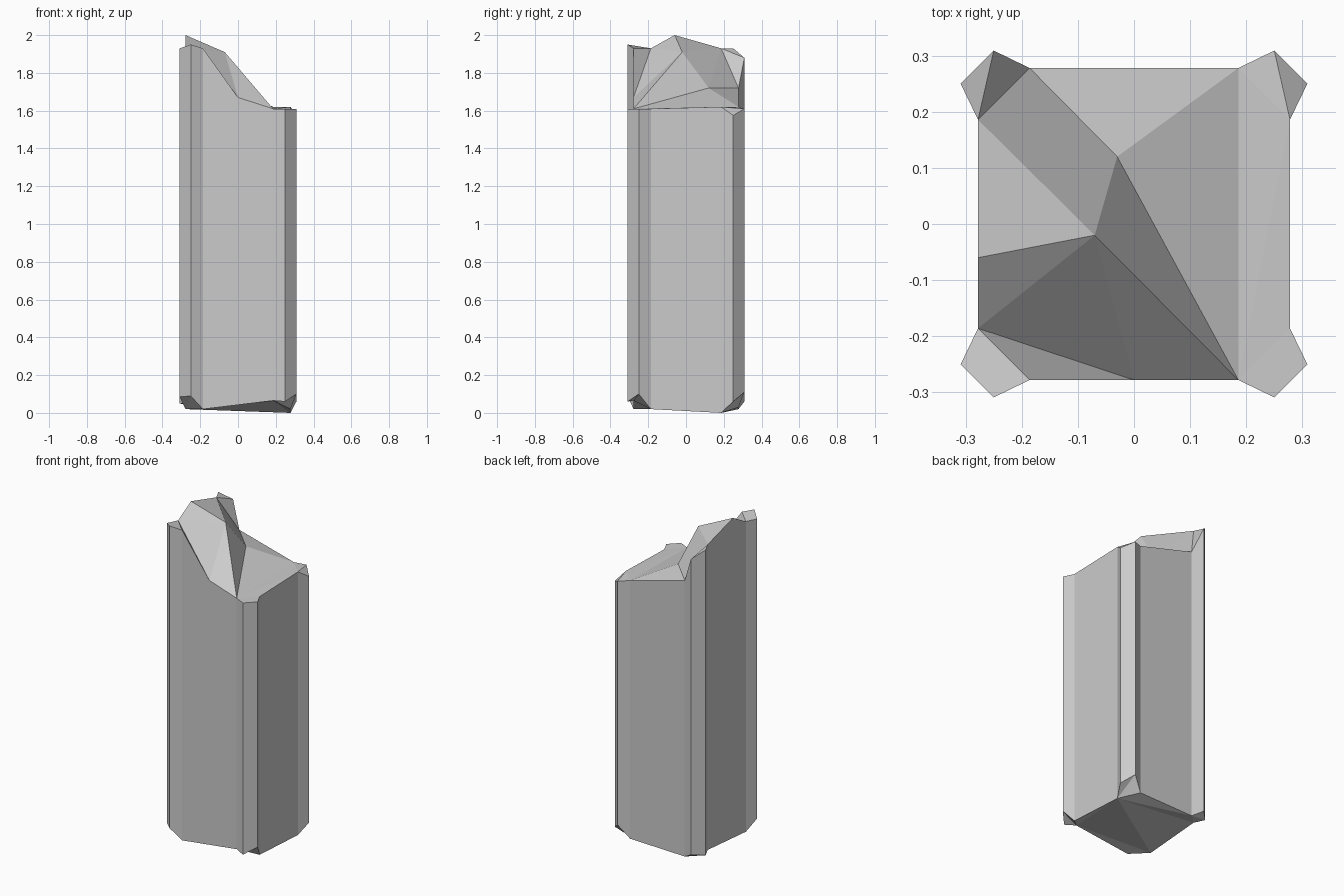
import bpy, bmesh
from mathutils import Matrix, Vector

cube = bpy.data.objects.get("Cube")
if cube:
    bpy.data.objects.remove(cube)

stone = bpy.data.materials.new("grey stone")
stone.use_nodes = True
colour = (0.6, 0.6, 0.6, 1)
stone.diffuse_color = colour
stone.node_tree.nodes["Principled BSDF"].inputs["Base Color"].default_value = colour

# One faceted corner rib, turned to all four corners:
# b = back left, l = back right, f = front right, r = front left
RIB = [(0.278, 0.186), (0.309, 0.25), (0.25, 0.309), (0.186, 0.278)]
TOP = {"b": (1.62, 1.575, 1.61, 1.62), "l": (1.72, 1.88, 1.93, 1.93),
       "f": (1.93, 1.93, 1.95, 1.93), "r": (1.61, 1.61, 1.61, 1.61)}
BOTTOM = {"b": (0, 0.06, 0.11, 0.03), "l": (0.02, 0.06, 0.05, 0.05),
          "f": (0.02, 0.085, 0.09, 0.02), "r": (0.065, 0.06, 0.10, 0.02)}

bm = bmesh.new()
top, low, outline = {}, {}, []
for k, corner in enumerate("blfr"):
    turn = Matrix.Rotation(k * 1.5707963, 3, "Z")
    for i, (x, y) in enumerate(RIB):
        p = turn @ Vector((x, y, 0))
        key = corner + str(i)
        outline.append(key)
        top[key] = bm.verts.new((p.x, p.y, TOP[corner][i]))
        low[key] = bm.verts.new((p.x, p.y, BOTTOM[corner][i]))

# Extra break points: peak, middle of front edge, ridge and hollow
top["peak"] = bm.verts.new((-0.278, -0.06, 2.0))
top["mid"] = bm.verts.new((0, -0.278, 1.67))
top["ridge"] = bm.verts.new((-0.07, -0.02, 1.91))
top["hollow"] = bm.verts.new((-0.03, 0.12, 1.72))


def faces(verts, text):
    for line in text.split(","):
        bm.faces.new([verts[n] for n in line.split()])


# Shaft walls, with the extra points on the two broken edges
extra = {"l3": "peak", "f3": "mid"}
for a, b in zip(outline, outline[1:] + outline[:1]):
    loop = [low[a], low[b], top[b]]
    if a in extra:
        loop.append(top[extra[a]])
    bm.faces.new(loop + [top[a]])

# Broken top
faces(top, "f0 f1 f2 f3, f0 f3 mid, f0 mid ridge, mid r0 ridge, peak f0 ridge,"
           "ridge r0 hollow, ridge hollow l3, hollow l0 l3, l3 peak ridge,"
           "l0 l1 l3, l1 l2 l3, hollow b3 l0, hollow r0 b3, r0 r3 b0, r0 b0 b3,"
           "r0 r1 r2 r3, b0 b1 b2, b0 b2 b3")

# Chipped underside: corner chips, then the middle
for c in "blfr":
    faces(low, f"{c}0 {c}2 {c}1, {c}0 {c}3 {c}2")
faces(low, "f3 f0 r0, f0 b0 r0, r0 b0 r3, f0 l3 b0, l3 l0 b0, l0 b3 b0")

bmesh.ops.recalc_face_normals(bm, faces=bm.faces)
mesh = bpy.data.meshes.new("broken_pillar")
bm.to_mesh(mesh)
bm.free()
mesh.materials.append(stone)
bpy.context.collection.objects.link(bpy.data.objects.new("broken_pillar", mesh))
